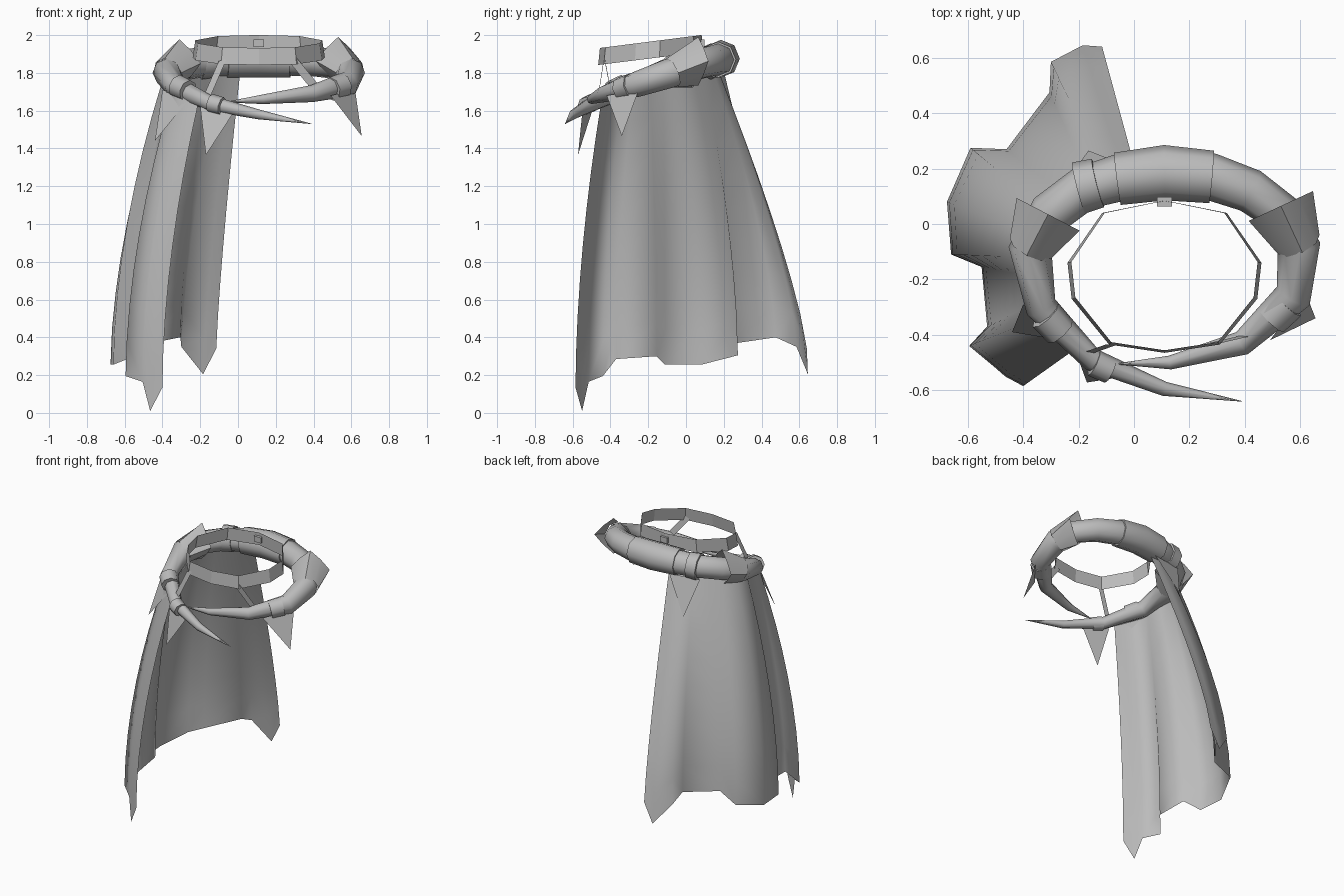
import bpy, bmesh, math
from mathutils import Vector

cube = bpy.data.objects.get("Cube")
if cube:
    bpy.data.objects.remove(cube, do_unlink=True)

grey = bpy.data.materials.new("plain grey")
grey.use_nodes = True
colour = (0.5, 0.5, 0.5, 1)
grey.diffuse_color = colour
grey.node_tree.nodes["Principled BSDF"].inputs["Base Color"].default_value = colour


def finish(name, bm, smooth=0):
    mesh = bpy.data.meshes.new(name)
    bm.to_mesh(mesh)
    bm.free()
    mesh.materials.append(grey)
    obj = bpy.data.objects.new(name, mesh)
    bpy.context.collection.objects.link(obj)
    if smooth:
        bpy.ops.object.select_all(action='DESELECT')
        obj.select_set(True)
        bpy.context.view_layer.objects.active = obj
        bpy.ops.object.shade_smooth_by_angle(angle=math.radians(smooth))
    return obj


def grid(bm, rows, closed=False):
    """Skin a list of equal-length point rows with quads."""
    vs = [[bm.verts.new(p) for p in row] for row in rows]
    n = len(rows[0])
    for a, b in zip(vs, vs[1:]):
        for i in range(n if closed else n - 1):
            j = (i + 1) % n
            bm.faces.new((a[i], a[j], b[j], b[i]))
    return vs


def ring(centre, tangent, radius, sides=8):
    side = tangent.cross(Vector((0, 0, 1))).normalized()
    up = side.cross(tangent).normalized()
    return [centre + radius * (side * math.cos(a) + up * math.sin(a))
            for a in (math.tau * k / sides for k in range(sides))]


def tube(name, path):
    """Sweep an octagon along (x, y, z, radius) stations."""
    pts = [Vector(p[:3]) for p in path]
    rows = []
    for i, p in enumerate(pts):
        t = pts[min(i + 1, len(pts) - 1)] - pts[max(i - 1, 0)]
        rows.append(ring(p, t.normalized(), path[i][3]))
    bm = bmesh.new()
    vs = grid(bm, rows, True)
    bm.faces.new(vs[0])
    bm.faces.new(vs[-1][::-1])
    bmesh.ops.recalc_face_normals(bm, faces=bm.faces)
    return finish(name, bm, 50)


def collar(name, mouth, neck):
    """Open collar: upright diamond mouth narrowing to a round neck."""
    m, n = Vector(mouth), Vector(neck)
    flat = Vector((n.x - m.x, n.y - m.y, 0)).normalized()
    corners = ring(m, flat, .128, 4)
    diamond = []
    for a, b in zip(corners, corners[1:] + corners[:1]):
        diamond += [a, (a + b) / 2 + ((a + b) / 2 - m) * .08]
    bm = bmesh.new()
    grid(bm, [diamond, ring(n, (n - m).normalized(), .082)], True)
    return finish(name, bm, 60)


def sheet(name, points):
    bm = bmesh.new()
    bm.faces.new([bm.verts.new(p) for p in points])
    return finish(name, bm)


# Horned hoop: two tapering horns joined by a sleeve at the back
tube("right_horn", [(.11, .185, 1.87, .085), (-.06, .165, 1.87, .085), (-.18, .13, 1.86, .08),
                    (-.3, .04, 1.84, .08), (-.375, -.09, 1.8, .078), (-.335, -.3, 1.73, .058),
                    (-.15, -.49, 1.64, .042), (.11, -.595, 1.58, .026), (.39, -.64, 1.53, .001)])
tube("left_horn", [(.11, .185, 1.87, .085), (.28, .17, 1.87, .085), (.42, .12, 1.86, .08),
                   (.53, .04, 1.84, .075), (.595, -.08, 1.8, .078), (.575, -.26, 1.74, .068),
                   (.39, -.43, 1.69, .045), (.13, -.5, 1.66, .025), (-.07, -.505, 1.645, .001)])
tube("back_sleeve", [(-.06, .163, 1.87, .095), (.11, .185, 1.875, .1), (.28, .17, 1.87, .095)])

# Flared collars and narrow bands on the horns
collar("right_collar", (-.31, .035, 1.85), (-.375, -.09, 1.8))
collar("left_collar", (.53, .065, 1.862), (.595, -.075, 1.8))
for name, a, b, r in (
        ("back_band", (-.2, .13, 1.86), (-.13, .148, 1.865), .095),
        ("right_side_band", (-.32, -.33, 1.73), (-.265, -.39, 1.705), .062),
        ("right_tip_band", (-.145, -.502, 1.64), (-.085, -.53, 1.625), .05),
        ("left_side_band", (.555, -.285, 1.733), (.495, -.345, 1.715), .067)):
    tube(name, [(*a, r), (*b, r * .95)])

# Tilted waist belt, mirrored about its own centre
cx = .11
half = [(0, .085), (.225, .04), (.35, -.14), (.335, -.27), (.2, -.435), (0, -.465)]
loop = half + [(-x, y) for x, y in half[-2:0:-1]]
height = lambda y: 2 + (y - .08) * .125
upper = [(cx + x * .96, y * .98, height(y)) for x, y in loop]
lower = [(cx + x, y, height(y) - .09) for x, y in loop]
bm = bmesh.new()
grid(bm, [lower, upper], True)
finish("belt", bm)

# Small clasp at the back of the belt
bm = bmesh.new()
bmesh.ops.create_cube(bm, size=1)
bmesh.ops.scale(bm, vec=(.055, .035, .04), verts=bm.verts)
bmesh.ops.translate(bm, vec=(cx, .08, 1.957), verts=bm.verts)
finish("belt_clasp", bm)

# Straps from the belt down to the horns
for name, top, bottom in (("right_strap", (-.08, -.435, 1.87), (-.18, -.47, 1.64)),
                          ("left_strap", (.29, -.43, 1.87), (.42, -.4, 1.71))):
    t, b, w = Vector(top), Vector(bottom), Vector((.022, 0, .008))
    sheet(name, [t - w, t + w, b + w, b - w])

# Pointed cloth tabs
sheet("front_tab", [(-.2, -.49, 1.62), (-.03, -.55, 1.58), (-.17, -.572, 1.365)])
sheet("left_tab", [(.49, -.42, 1.68), (.62, -.25, 1.71), (.655, -.34, 1.465)])
sheet("right_tab", [(-.4, -.29, 1.71), (-.26, -.42, 1.66), (-.44, -.39, 1.44)])
sheet("back_tab", [(-.01, .205, 1.79), (-.23, .17, 1.79), (-.165, .265, 1.54)])

# Pleated half cape: waist points paired with hem points
cape = [((.01, .18, 1.79), (-.115, .64, .34)), ((-.04, .18, 1.79), (-.185, .645, .205)),
        ((-.1, .17, 1.79), (-.3, .585, .35)), ((-.16, .15, 1.79), (-.305, .475, .4)),
        ((-.25, .1, 1.78), (-.46, .27, .37)), ((-.32, .05, 1.77), (-.59, .275, .305)),
        ((-.38, -.03, 1.77), (-.675, .08, .255)), ((-.4, -.12, 1.76), (-.66, -.11, .255)),
        ((-.37, -.19, 1.74), (-.55, -.155, .3)), ((-.35, -.28, 1.72), (-.53, -.37, .285)),
        ((-.345, -.34, 1.7), (-.595, -.44, .195)), ((-.3, -.39, 1.68), (-.505, -.515, .165)),
        ((-.26, -.42, 1.67), (-.465, -.55, .01)), ((-.21, -.45, 1.64), (-.4, -.585, .135))]
steps = 8
rows = []
for k in range(steps + 1):
    t = k / steps
    row = []
    for i, (a, b) in enumerate(cape):
        # The drape bulges more toward the front
        u = 1 - (1 - t) ** min(1.25 + .08 * i, 1.8)
        row.append((a[0] + (b[0] - a[0]) * u, a[1] + (b[1] - a[1]) * u, a[2] + (b[2] - a[2]) * t))
    rows.append(row)
bm = bmesh.new()
grid(bm, rows)
finish("cape", bm, 180)
